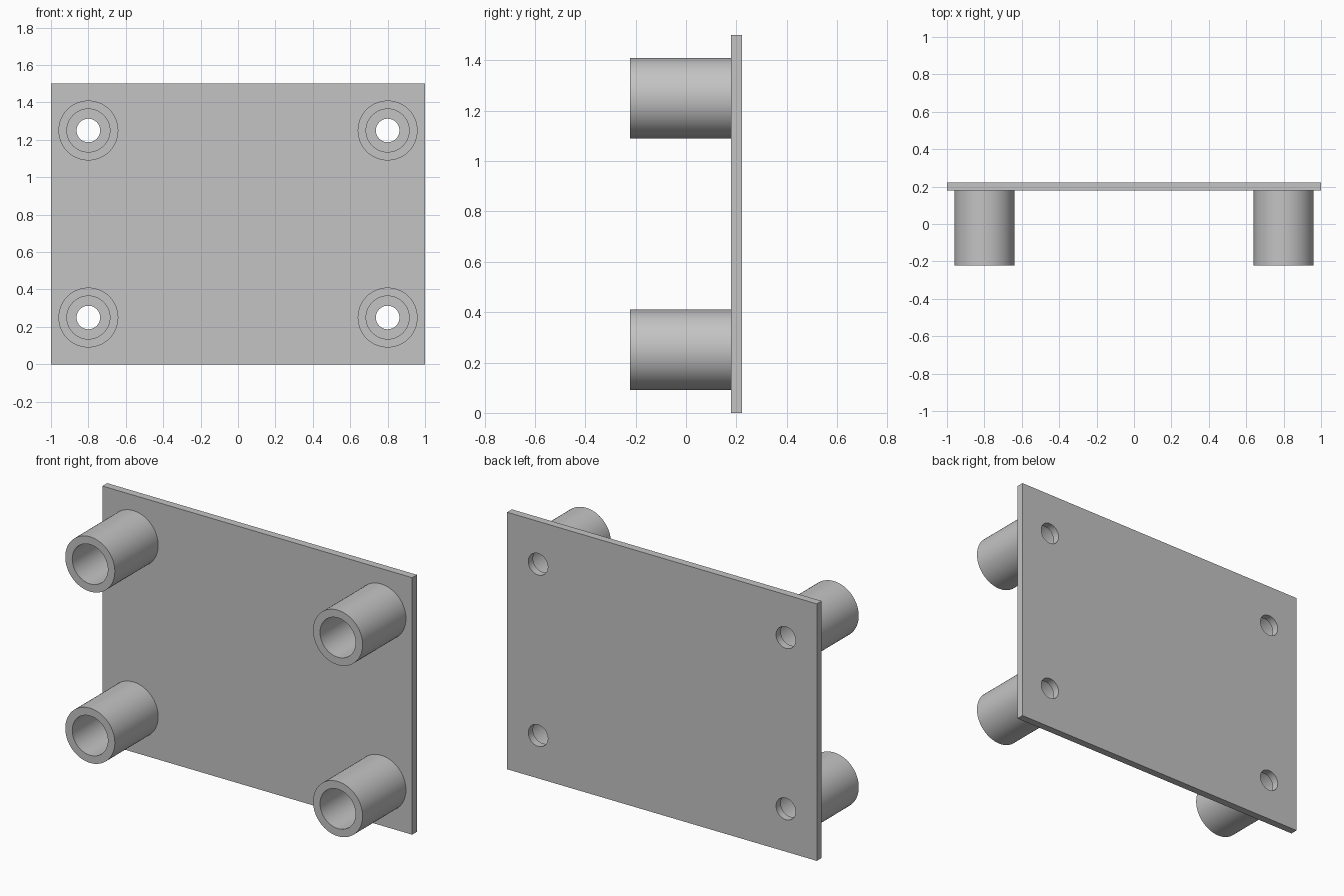
import bpy
import math

if "Cube" in bpy.data.objects:
    bpy.data.objects.remove(bpy.data.objects["Cube"], do_unlink=True)

WIDTH, HEIGHT = 2.0, 1.5
FRONT, PLATE_FRONT, BACK = -0.222, 0.178, 0.222
OUTER, BORE, HOLE = 0.16, 0.115, 0.063
SIDES = 64
CORNERS = {"lower_right": (-0.8, 0.25), "lower_left": (0.8, 0.25),
           "upper_right": (-0.8, 1.25), "upper_left": (0.8, 1.25)}

grey = bpy.data.materials.new("plain_grey")
grey.use_nodes = True
colour = (0.55, 0.55, 0.55, 1)
grey.diffuse_color = colour
grey.node_tree.nodes["Principled BSDF"].inputs["Base Color"].default_value = colour


def circle(radius, cx=0, cz=0):
    angles = [2 * math.pi * i / SIDES for i in range(SIDES)]
    return [(cx + radius * math.cos(a), cz + radius * math.sin(a)) for a in angles]


def extruded(name, outlines, front, back):
    """Fill the outlines, with inner ones as holes, and extrude along y."""
    curve = bpy.data.curves.new(name, "CURVE")
    curve.dimensions = "2D"
    curve.fill_mode = "BOTH"
    curve.extrude = (back - front) / 2
    for outline in outlines:
        spline = curve.splines.new("POLY")
        spline.points.add(len(outline) - 1)
        for point, (x, z) in zip(spline.points, outline):
            point.co = (x, z, 0, 1)
        spline.use_cyclic_u = True
    curve.materials.append(grey)
    obj = bpy.data.objects.new(name, curve)
    bpy.context.collection.objects.link(obj)
    obj.location.y = (front + back) / 2
    obj.rotation_euler.x = math.pi / 2
    bpy.ops.object.select_all(action="DESELECT")
    obj.select_set(True)
    bpy.context.view_layer.objects.active = obj
    bpy.ops.object.convert(target="MESH")
    bpy.ops.object.shade_smooth_by_angle(angle=math.radians(30))
    return bpy.context.object


# Base plate with four small through holes
w = WIDTH / 2
rectangle = [(-w, 0), (w, 0), (w, HEIGHT), (-w, HEIGHT)]
holes = [circle(HOLE, x, z) for x, z in CORNERS.values()]
extruded("base_plate", [rectangle] + holes, PLATE_FRONT, BACK)

# Hollow standoffs in front of the holes
for corner, (x, z) in CORNERS.items():
    extruded(corner + "_standoff", [circle(OUTER, x, z), circle(BORE, x, z)],
             FRONT, PLATE_FRONT)
